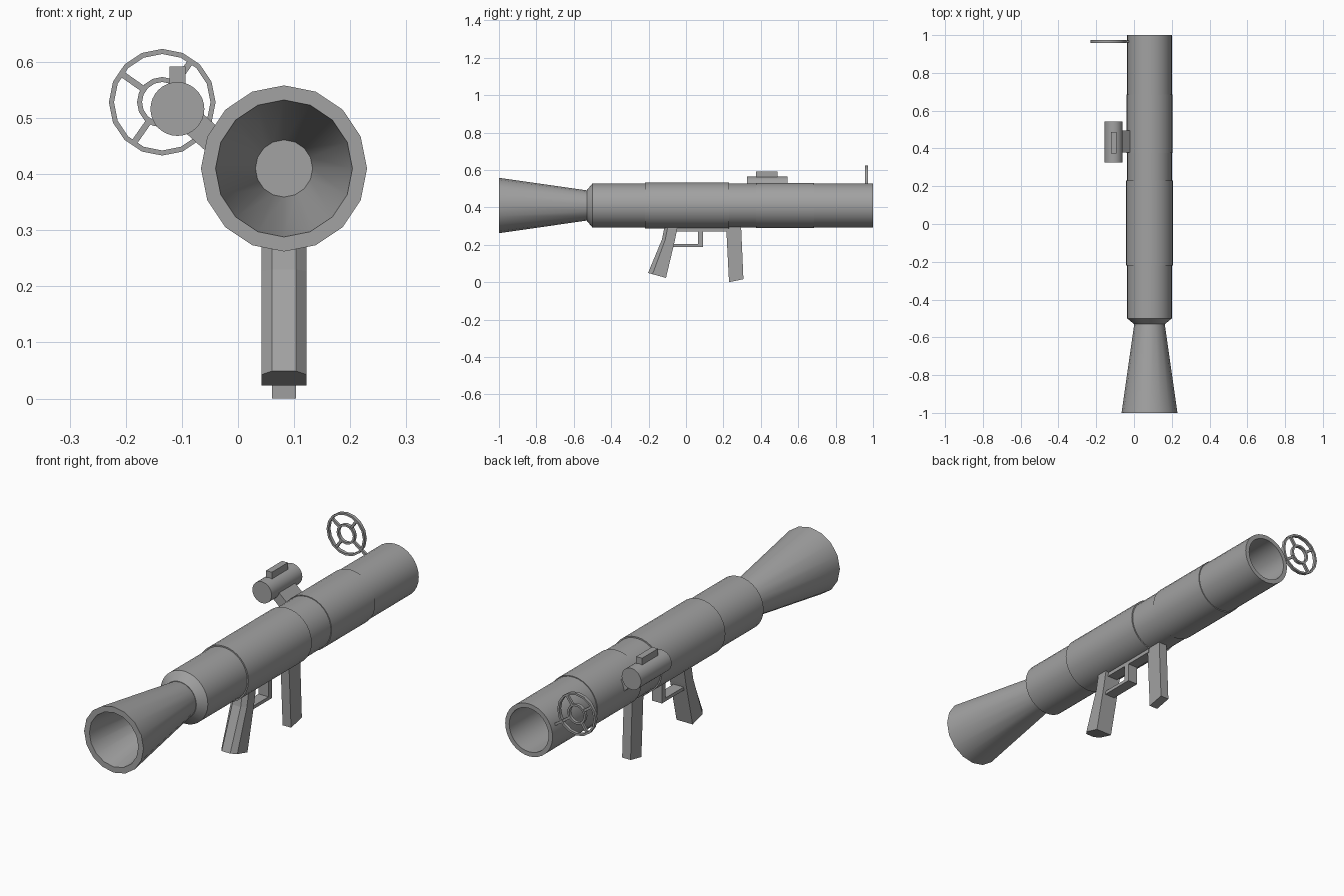
import bpy, bmesh, math
from mathutils import Matrix, Vector

cube = bpy.data.objects.get("Cube")
if cube:
    bpy.data.objects.remove(cube)

grey = bpy.data.materials.new("mid grey")
grey.use_nodes = True
colour = (0.36, 0.36, 0.36, 1)
grey.diffuse_color = colour
grey.node_tree.nodes["Principled BSDF"].inputs["Base Color"].default_value = colour

AXIS = (0.082, 0.41)       # barrel axis (x, z)
SCOPE = (-0.108, 0.516)
RING = (-0.135, 0.528)


def finish(name, bm, smooth=False):
    bmesh.ops.remove_doubles(bm, verts=bm.verts, dist=1e-5)
    bmesh.ops.recalc_face_normals(bm, faces=bm.faces)
    mesh = bpy.data.meshes.new(name)
    bm.to_mesh(mesh)
    bm.free()
    mesh.materials.append(grey)
    ob = bpy.data.objects.new(name, mesh)
    bpy.context.collection.objects.link(ob)
    if smooth:
        bpy.ops.object.select_all(action='DESELECT')
        ob.select_set(True)
        bpy.context.view_layer.objects.active = ob
        bpy.ops.object.shade_smooth_by_angle(angle=math.radians(30))
    return ob


def lathe(name, profile, centre, sides):
    """Spin a closed (radius, y) profile about an axis along y."""
    bm = bmesh.new()
    cx, cz = centre
    verts = [bm.verts.new((cx + r, y, cz)) for r, y in profile]
    edges = [bm.edges.new((a, b)) for a, b in zip(verts, verts[1:] + verts[:1])
             if a.co.x > cx + 1e-6 or b.co.x > cx + 1e-6]
    bmesh.ops.spin(bm, geom=verts + edges, cent=(cx, 0, cz), axis=(0, 1, 0),
                   angle=math.tau, steps=sides, use_merge=True)
    return finish(name, bm, True)


def shell(name, inner, outer, y0, y1, centre, sides):
    return lathe(name, [(inner, y0), (outer, y0), (outer, y1), (inner, y1)], centre, sides)


def box(name, centre, size, tilt=0):
    bm = bmesh.new()
    turn = Matrix.Rotation(tilt, 4, 'Y')
    bmesh.ops.create_cube(bm, size=1, matrix=Matrix.Translation(Vector(centre)) @ turn
                          @ Matrix.Diagonal((*size, 1)))
    return finish(name, bm)


def loft(name, section, rings):
    """Join rings of an (x, t) section, with t running from front to back point."""
    bm = bmesh.new()
    loops = []
    for front, back in rings:
        f, b = Vector(front), Vector(back)
        loops.append([bm.verts.new((AXIS[0] + x, *f.lerp(b, t))) for x, t in section])
    n = len(section)
    for low, high in zip(loops, loops[1:]):
        for i in range(n):
            j = (i + 1) % n
            bm.faces.new((low[i], low[j], high[j], high[i]))
    bm.faces.new(loops[0])
    bm.faces.new(loops[-1])
    return finish(name, bm)


# Barrel, flared horn and sleeves
lathe("barrel", [(0, -0.53), (0.082, -0.53), (0.118, -0.5), (0.118, 1),
                 (0.098, 1), (0.098, -0.45), (0, -0.45)], AXIS, 32)
lathe("flared_horn", [(0, -0.54), (0.051, -0.54), (0.122, -1), (0.148, -1),
                      (0.08, -0.525), (0, -0.525)], AXIS, 16)
shell("middle_sleeve", 0.11, 0.124, -0.22, 0.23, AXIS, 32)
shell("rear_sleeve", 0.11, 0.1215, 0.375, 0.685, AXIS, 32)

# Grips
loft("trigger_grip", [(-0.04, 0.25), (-0.021, 0), (0.021, 0), (0.04, 0.25), (0.04, 1), (-0.04, 1)],
     [((-0.203, 0.049), (-0.107, 0.023)), ((-0.128, 0.23), (-0.06, 0.22)),
      ((-0.112, 0.31), (-0.042, 0.31))])
loft("support_grip", [(-0.021, 0), (0.021, 0), (0.021, 1), (-0.021, 1)],
     [((0.23, 0), (0.307, 0.016)), ((0.214, 0.31), (0.294, 0.31))])

# Trigger guard
x = AXIS[0]
box("guard_top_rail", (x, 0.085, 0.285), (0.05, 0.28, 0.026))
box("guard_lower_bar", (x, 0.005, 0.196), (0.05, 0.17, 0.015))
box("guard_upright", (x, 0.077, 0.235), (0.05, 0.026, 0.093))

# Scope with its bracket
lathe("scope", [(0, 0.325), (0.048, 0.325), (0.048, 0.543), (0, 0.543)], SCOPE, 32)
box("scope_top_block", (SCOPE[0], 0.431, 0.573), (0.029, 0.114, 0.038))
box("scope_bracket", (-0.053, 0.437, 0.468), (0.09, 0.115, 0.046), math.radians(42))

# Ring sight with four spokes, one carried on to the barrel
shell("sight_outer_ring", 0.086, 0.095, 0.958, 0.973, RING, 16)
shell("sight_inner_ring", 0.036, 0.045, 0.958, 0.973, RING, 16)
for i, label in enumerate(("stem", "upper_right", "upper_left", "lower_left")):
    angle = math.radians(-35 + 90 * i)
    start, end = 0.041, 0.137 if i == 0 else 0.089
    mid = (start + end) / 2
    box("sight_spoke_" + label,
        (RING[0] + mid * math.cos(angle), 0.9655, RING[1] + mid * math.sin(angle)),
        (end - start, 0.011, 0.011), -angle)
